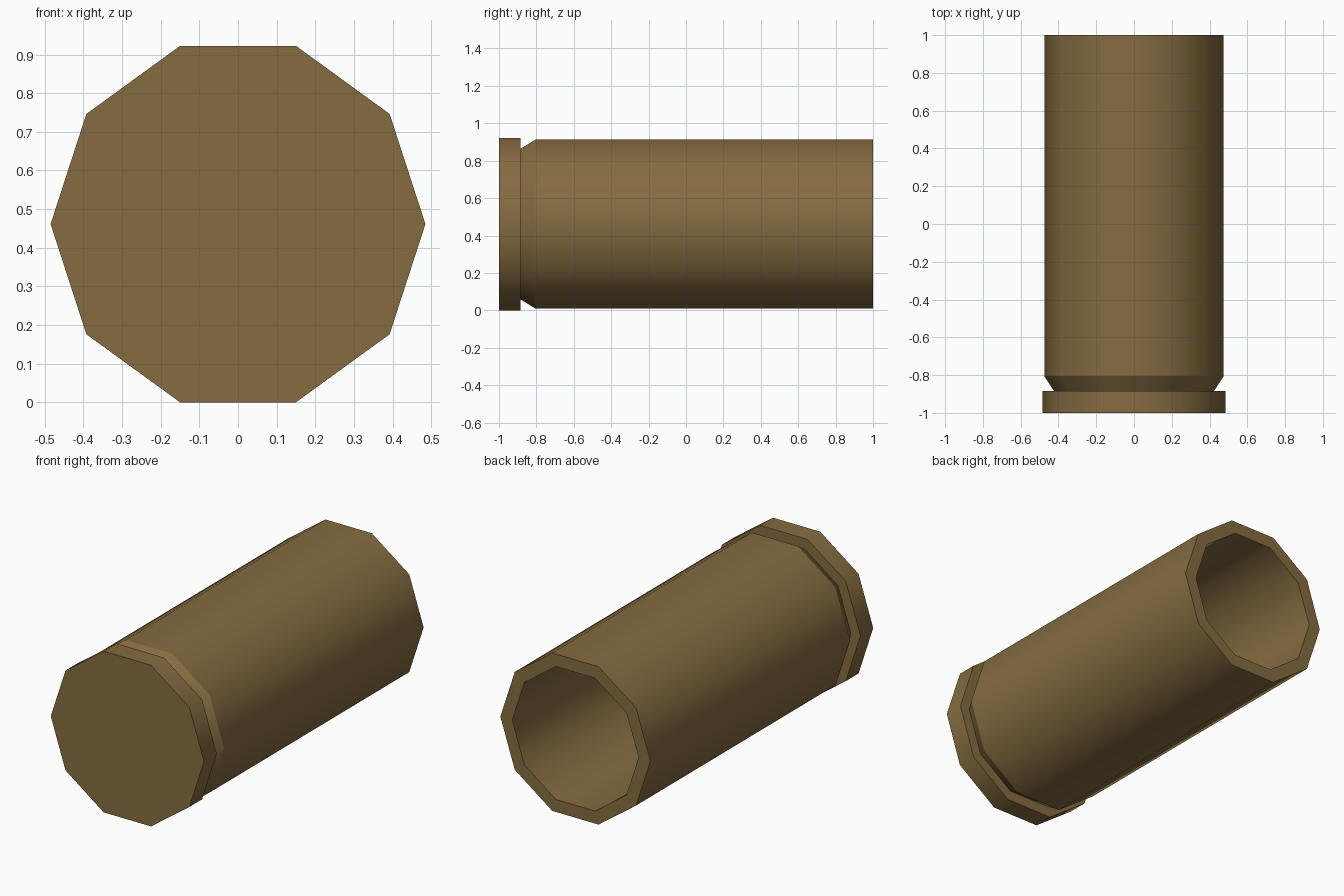
import bpy, bmesh, math

if "Cube" in bpy.data.objects:
    bpy.data.objects.remove(bpy.data.objects["Cube"])

SIDES = 10
CENTRE_Z = 0.485 * math.sin(math.radians(72))

brass = bpy.data.materials.new("dull_brass")
brass.diffuse_color = (0.235, 0.15, 0.052, 1)
brass.use_nodes = True
brass.node_tree.nodes["Principled BSDF"].inputs["Base Color"].default_value = brass.diffuse_color

# Outline as (radius, y): closed base, rim, extractor groove, wall, mouth, bore, bore floor
profile = [(0.485, -1.0), (0.485, -0.885), (0.423, -0.885), (0.475, -0.805),
           (0.475, 1.0), (0.40, 1.0), (0.40, -0.80)]

bm = bmesh.new()
rings = []
for r, y in profile:
    rings.append([bm.verts.new((r * math.cos(2 * math.pi * i / SIDES), y,
                                CENTRE_Z + r * math.sin(2 * math.pi * i / SIDES)))
                  for i in range(SIDES)])

# Skin between neighbouring rings, then cap the base and the bore floor
for a, b in zip(rings, rings[1:]):
    for i in range(SIDES):
        j = (i + 1) % SIDES
        bm.faces.new((a[i], a[j], b[j], b[i]))
bm.faces.new(rings[0])
bm.faces.new(rings[-1])
bmesh.ops.recalc_face_normals(bm, faces=bm.faces)

# Smooth around the barrel, crisp along every ring
for f in bm.faces:
    f.smooth = True
for ring in rings:
    for i in range(SIDES):
        bm.edges.get((ring[i], ring[(i + 1) % SIDES])).smooth = False

mesh = bpy.data.meshes.new("cartridge_case")
bm.to_mesh(mesh)
bm.free()
mesh.materials.append(brass)
case = bpy.data.objects.new("cartridge_case", mesh)
bpy.context.collection.objects.link(case)
